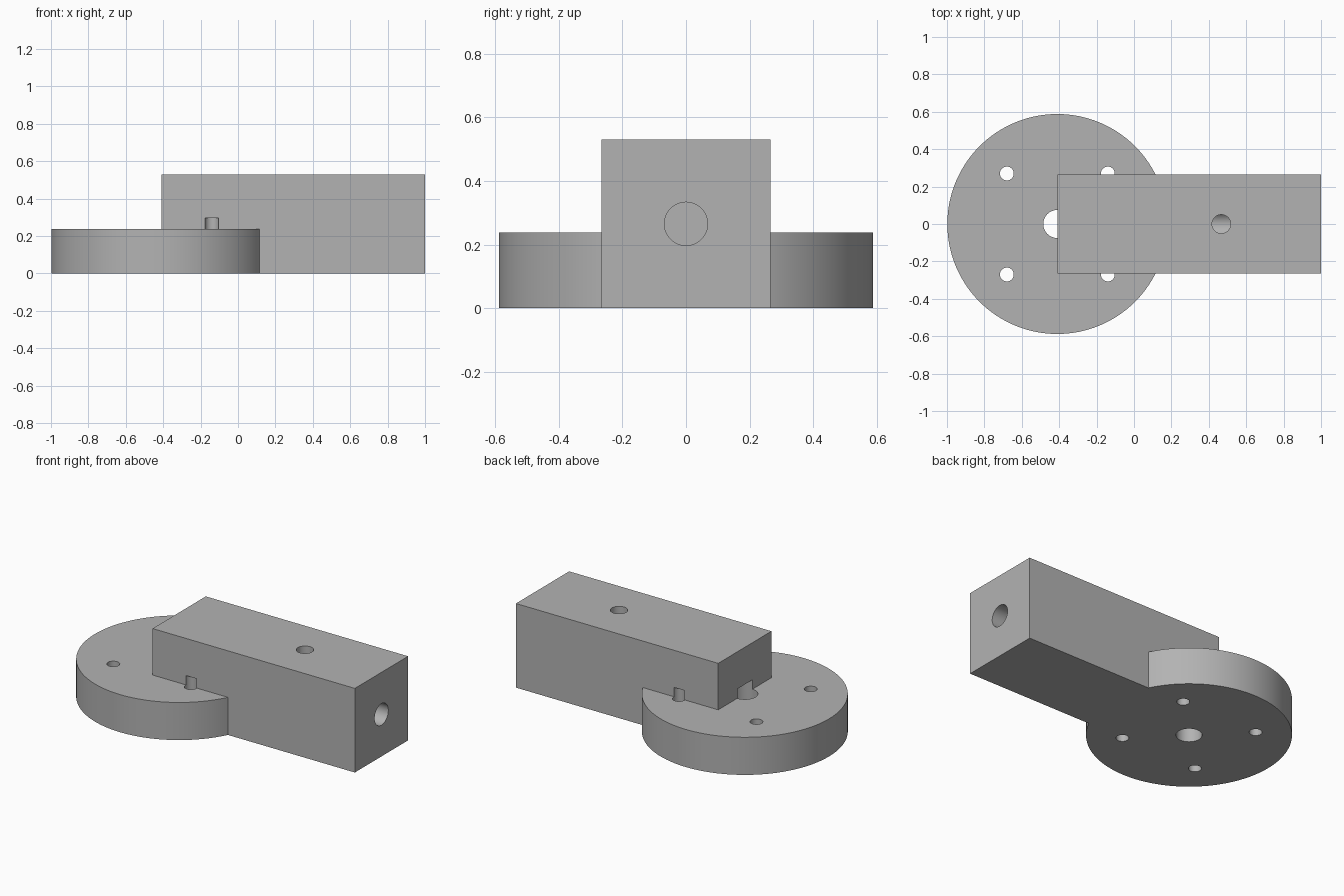
import bpy
import math

if "Cube" in bpy.data.objects:
    bpy.data.objects.remove(bpy.data.objects["Cube"], do_unlink=True)

grey = bpy.data.materials.new("plain grey")
grey.use_nodes = True
colour = (0.45, 0.45, 0.45, 1)
grey.diffuse_color = colour
grey.node_tree.nodes["Principled BSDF"].inputs["Base Color"].default_value = colour

AXIS_X = -0.41      # centre of the round flange
FLANGE_R = 0.588
FLANGE_H = 0.237
BAR_W = 0.53
POCKET_TOP = 0.296  # flange holes run on into the bar


def cylinder(name, x, y, z0, z1, r, sides=64):
    bpy.ops.mesh.primitive_cylinder_add(
        vertices=sides, radius=r, depth=z1 - z0, location=(x, y, (z0 + z1) / 2))
    ob = bpy.context.object
    ob.name = name
    ob.data.materials.append(grey)
    return ob


def combine(target, other, operation):
    mod = target.modifiers.new(operation.lower(), 'BOOLEAN')
    mod.operation = operation
    mod.solver = 'EXACT'
    mod.object = other
    bpy.context.view_layer.objects.active = target
    bpy.ops.object.modifier_apply(modifier=mod.name)
    bpy.data.objects.remove(other, do_unlink=True)


# Round flange
body = cylinder("flange_with_bar", AXIS_X, 0, 0, FLANGE_H, FLANGE_R, 128)

# Square bar from the flange axis outward
bpy.ops.mesh.primitive_cube_add(size=1, location=((1 + AXIS_X) / 2, 0, BAR_W / 2))
bar = bpy.context.object
bar.name = "square_bar"
bar.scale = (1 - AXIS_X, BAR_W, BAR_W)
bpy.ops.object.transform_apply(location=False, rotation=False, scale=True)
bar.data.materials.append(grey)
combine(body, bar, 'UNION')

# Centre hole and four bolt holes
combine(body, cylinder("centre_hole", AXIS_X, 0, -0.1, POCKET_TOP, 0.075), 'DIFFERENCE')
for sx in (-1, 1):
    for sy in (-1, 1):
        hole = cylinder("bolt_hole", AXIS_X + sx * 0.27, sy * 0.27, -0.1, POCKET_TOP, 0.037, 40)
        combine(body, hole, 'DIFFERENCE')

# Shaft bore in the end face
bore = cylinder("shaft_bore", 0.7, 0, -0.135, 0.665, 0.068)
bore.rotation_euler.y = math.pi / 2
combine(body, bore, 'DIFFERENCE')

# Set-screw hole from the top down to the bore
combine(body, cylinder("screw_hole", 0.467, 0, BAR_W / 2, 0.7, 0.05, 48), 'DIFFERENCE')

# Smooth round walls, sharp edges
bpy.ops.object.select_all(action='DESELECT')
body.select_set(True)
bpy.context.view_layer.objects.active = body
bpy.ops.object.shade_smooth_by_angle(angle=math.radians(30))
